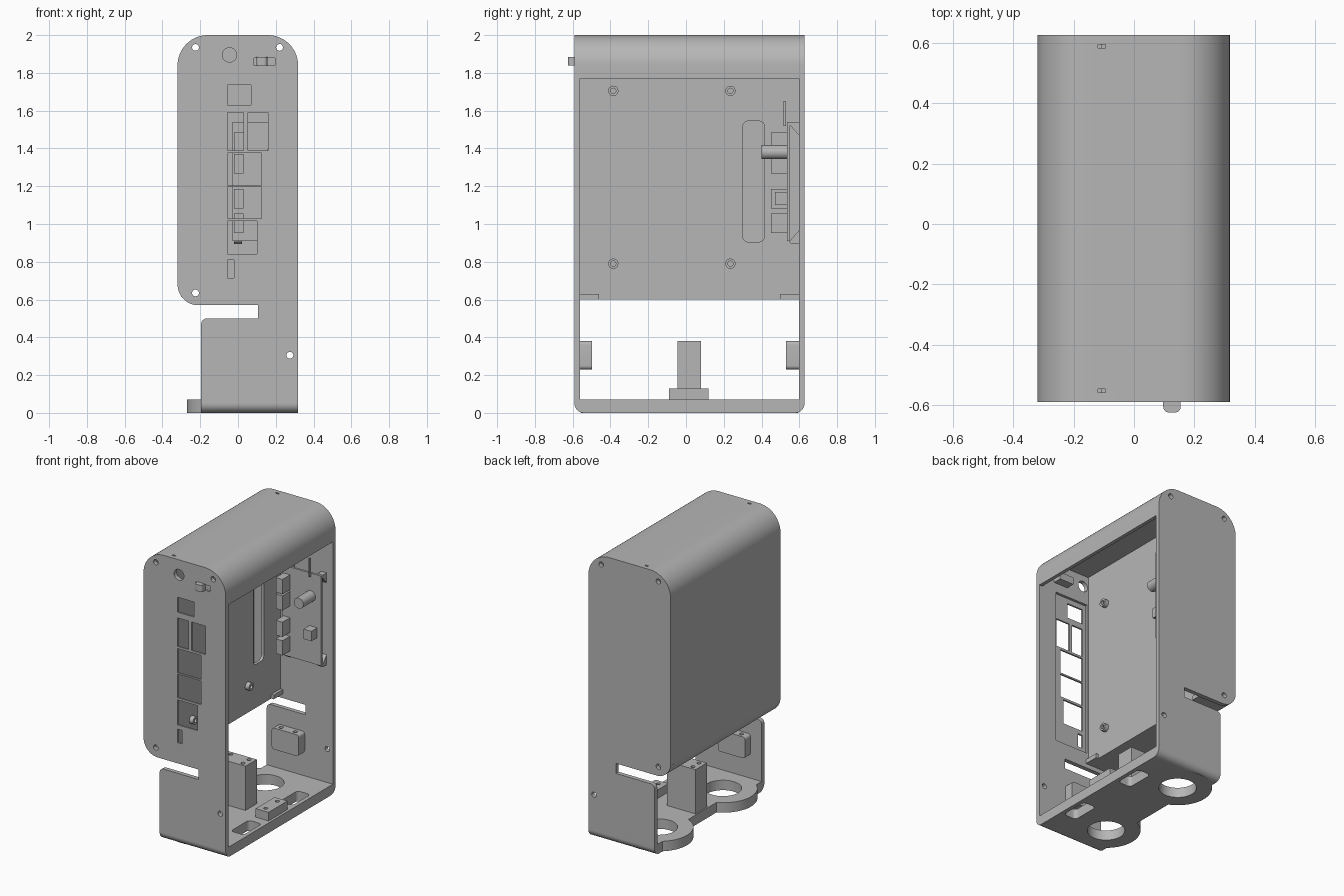
import bpy, bmesh, math

cube = bpy.data.objects.get("Cube")
if cube:
    bpy.data.objects.remove(cube, do_unlink=True)

grey = bpy.data.materials.new("matte_grey")
grey.use_nodes = True
grey.diffuse_color = (0.47, 0.47, 0.47, 1)
grey.node_tree.nodes["Principled BSDF"].inputs["Base Color"].default_value = (0.47, 0.47, 0.47, 1)

FRONT, BACK = (-0.59, -0.56), (0.597, 0.627)   # y ranges of the two end panels
MID = 0.018                                    # middle of the case along y
LEFT, RIGHT, TOP = -0.32, 0.318, 2.0


def arc(cx, cy, r, a0, a1, n=14):
    return [(cx + r * math.cos(math.radians(a0 + (a1 - a0) * i / n)),
             cy + r * math.sin(math.radians(a0 + (a1 - a0) * i / n))) for i in range(n + 1)]


def prism(name, pts, axis, a, b):
    """Extrude a 2D outline along an axis from a to b."""
    place = {"x": lambda u, v, t: (t, u, v),
             "y": lambda u, v, t: (u, t, v),
             "z": lambda u, v, t: (u, v, t)}[axis]
    bm = bmesh.new()
    low = [bm.verts.new(place(u, v, a)) for u, v in pts]
    high = [bm.verts.new(place(u, v, b)) for u, v in pts]
    bm.faces.new(low)
    bm.faces.new(high)
    for i in range(len(pts)):
        j = (i + 1) % len(pts)
        bm.faces.new((low[i], low[j], high[j], high[i]))
    bmesh.ops.recalc_face_normals(bm, faces=bm.faces)
    mesh = bpy.data.meshes.new(name)
    bm.to_mesh(mesh)
    bm.free()
    mesh.materials.append(grey)
    ob = bpy.data.objects.new(name, mesh)
    bpy.context.collection.objects.link(ob)
    return ob


def box(name, x, y, z):
    return prism(name, [(x[0], y[0]), (x[1], y[0]), (x[1], y[1]), (x[0], y[1])], "z", *z)


def cyl(name, u, v, r, axis, a, b, n=32):
    return prism(name, arc(u, v, r, 0, 360, n)[:-1], axis, a, b)


def rounded(name, u, v, r, axis, a, b):
    """Rounded rectangle bar."""
    pts = (arc(u[1] - r, v[1] - r, r, 0, 90, 6) + arc(u[0] + r, v[1] - r, r, 90, 180, 6)
           + arc(u[0] + r, v[0] + r, r, 180, 270, 6) + arc(u[1] - r, v[0] + r, r, 270, 360, 6))
    return prism(name, pts, axis, a, b)


def boolean(ob, tools, operation="DIFFERENCE"):
    """Apply the tools to the object, then remove them."""
    for tool in tools:
        mod = ob.modifiers.new("bool", "BOOLEAN")
        mod.operation, mod.solver, mod.object = operation, "EXACT", tool
    graph = bpy.context.evaluated_depsgraph_get()
    mesh = bpy.data.meshes.new_from_object(ob.evaluated_get(graph))
    ob.modifiers.clear()
    ob.data = mesh
    for tool in tools:
        bpy.data.objects.remove(tool, do_unlink=True)


# End panels: rounded upper body, narrow slot, lower leg
panel_outline = (
    [(RIGHT, 0.05)] + arc(0.158, 1.84, 0.16, 0, 90) + arc(-0.16, 1.84, 0.16, 90, 180)
    + arc(-0.21, 0.68, 0.11, 180, 270) + [(0.105, 0.57), (0.105, 0.5)]
    + arc(-0.165, 0.47, 0.03, 90, 180, 6) + [(-0.195, 0.05)])
screws = [(-0.225, 1.935), (0.22, 1.935), (-0.225, 0.635), (0.275, 0.305)]
panels = []
for name, span in (("front_panel", FRONT), ("back_panel", BACK)):
    panel = prism(name, panel_outline, "y", *span)
    boolean(panel, [cyl("cut", x, z, 0.018, "y", span[0] - 0.1, span[1] + 0.1, 20) for x, z in screws])
    panels.append(panel)

# Port openings, button hole and inner recess of the front panel
ports = [((-0.055, 0.07), (1.63, 1.735)), ((-0.055, 0.03), (1.39, 1.59)),
         ((0.053, 0.16), (1.39, 1.59)), ((-0.055, 0.125), (1.205, 1.375)),
         ((-0.055, 0.125), (1.03, 1.195)), ((-0.055, 0.1), (0.84, 1.015)),
         ((-0.055, -0.02), (0.715, 0.81)), ((0.085, 0.195), (1.84, 1.88))]
cuts = [box("cut", x, (-0.7, -0.5), z) for x, z in ports]
cuts.append(cyl("cut", -0.045, 1.895, 0.038, "y", -0.7, -0.5))
boolean(panels[0], [box("recess_cut", (-0.08, 0.18), (-0.578, -0.5), (0.68, 1.77))])
boolean(panels[0], cuts)

# Wrapped outer shell: right lip, top, closed left wall and turned-in floor
T = 0.025
outer = ([(RIGHT, 1.77)] + arc(0.158, 1.84, 0.16, 0, 90) + arc(-0.16, 1.84, 0.16, 90, 180)
         + arc(-0.21, 0.68, 0.11, 180, 227) + [(-0.09, 0.6)])
inner = ([(-0.09, 0.614)] + arc(-0.21, 0.68, 0.11 - T, 230, 180)
         + arc(-0.16, 1.84, 0.16 - T, 180, 90) + arc(0.158, 1.84, 0.16 - T, 90, 0)
         + [(RIGHT - T, 1.77)])
shell = prism("outer_shell", outer + inner, "y", FRONT[1], BACK[0])
boolean(shell, [box("cut", (-0.12, -0.095), (y - 0.006, y + 0.006), (1.9, 2.1)) for y in (-0.553, 0.59)])

# Inner mounting plate with a long cable slot and screw standoffs
plate = box("mounting_plate", (-0.11, -0.09), (FRONT[1], BACK[0]), (0.63, TOP - T))
boolean(plate, [rounded("cut", (0.3, 0.415), (0.905, 1.545), 0.03, "x", -0.2, 0)])
box("plate_foot", (-0.11, -0.09), (FRONT[1], BACK[0]), (0.6, 0.63))
for y in (FRONT[1] + 0.05, BACK[0] - 0.05):
    box("plate_corner_tab", (-0.09, -0.07), (y - 0.05, y + 0.05), (0.6, 0.63))
for y in (-0.385, 0.235):
    for z in (0.79, 1.705):
        post = cyl("standoff", y, z, 0.027, "x", -0.09, -0.06, 24)
        boolean(post, [cyl("cut", y, z, 0.014, "x", -0.08, 0, 16)])

# Base plate with soft lower edges, two round lobes and openings
R = 0.05
base_outline = ([(FRONT[0], 0.07)] + arc(FRONT[0] + R, R, R, 180, 270, 8)
                + arc(BACK[1] - R, R, R, 270, 360, 8) + [(BACK[1], 0.07)])
base = prism("base_plate", base_outline, "x", -0.195, RIGHT)
boolean(base, [box("cut", (-0.4, -0.14), (MID - 0.3, MID + 0.3), (-0.1, 0.2))])
lobes = [MID - 0.355, MID + 0.355]
boolean(base, [cyl("lobe", -0.05, y, 0.22, "z", 0, 0.07, 48) for y in lobes], "UNION")
cuts = [cyl("cut", -0.05, y, 0.12, "z", -0.1, 0.2, 40) for y in lobes]
cuts += [rounded("cut", (0.19, 0.29), (MID + s * 0.27 - 0.1, MID + s * 0.27 + 0.1), 0.025, "z", -0.1, 0.2)
         for s in (-1, 1)]
boolean(base, cuts)

# Central pillar, low block and side mounting blocks with screw holes
pillar = box("pillar", (-0.13, 0.09), (-0.045, 0.08), (0.07, 0.38))
boolean(pillar, [cyl("cut", x, y, 0.014, "z", 0.3, 0.5, 16) for x in (-0.09, 0.05) for y in (-0.015, 0.05)])
low_block = box("low_block", (0.2, 0.3), (-0.09, 0.12), (0.07, 0.13))
boolean(low_block, [cyl("cut", 0.25, y, 0.014, "z", 0.1, 0.2, 16) for y in (-0.05, 0.08)])
for a, b in ((FRONT[1], -0.497), (0.53, BACK[0])):
    block = rounded("side_block", (-0.11, 0.1), (0.23, 0.38), 0.02, "y", a, b)
    boolean(block, [cyl("cut", x, (a + b) / 2, 0.014, "z", 0.33, 0.5, 16) for x in (-0.06, 0.05)])

# Circuit board on the back panel with connectors, capacitor and clips
box("circuit_board", (-0.03, 0.27), (0.535, 0.55), (0.91, 1.54))
for z in (1.435, 1.32, 1.135, 1.005):
    box("connector", (-0.022, 0.03), (0.45, 0.535), (z - 0.053, z + 0.05))
cyl("capacitor", 0.19, 1.38, 0.037, "y", 0.4, 0.535)
box("board_chip", (0.18, 0.24), (0.47, 0.535), (1.1, 1.17))
box("board_fin", (0.185, 0.195), (0.515, 0.53), (1.52, 1.65))
for z, s in ((0.905, -1), (1.53, 1)):
    for x in (0.0, 0.25):
        prism("board_clip", [(0.545, z), (0.597, z - s * 0.06), (0.597, z + s * 0.01), (0.555, z + s * 0.01)],
              "x", x - 0.02, x + 0.02)

# Rocker switch in the front panel
box("switch_body", (0.085, 0.195), (-0.575, -0.5), (1.835, 1.885))
rounded("switch_button", (0.097, 0.155), (-0.625, -0.57), 0.018, "z", 1.838, 1.885)

# Smooth curved areas, keep edges sharp
bpy.ops.object.select_all(action="DESELECT")
for ob in bpy.context.collection.objects:
    if ob.type == "MESH":
        ob.select_set(True)
        bpy.context.view_layer.objects.active = ob
bpy.ops.object.shade_smooth_by_angle(angle=math.radians(30))
